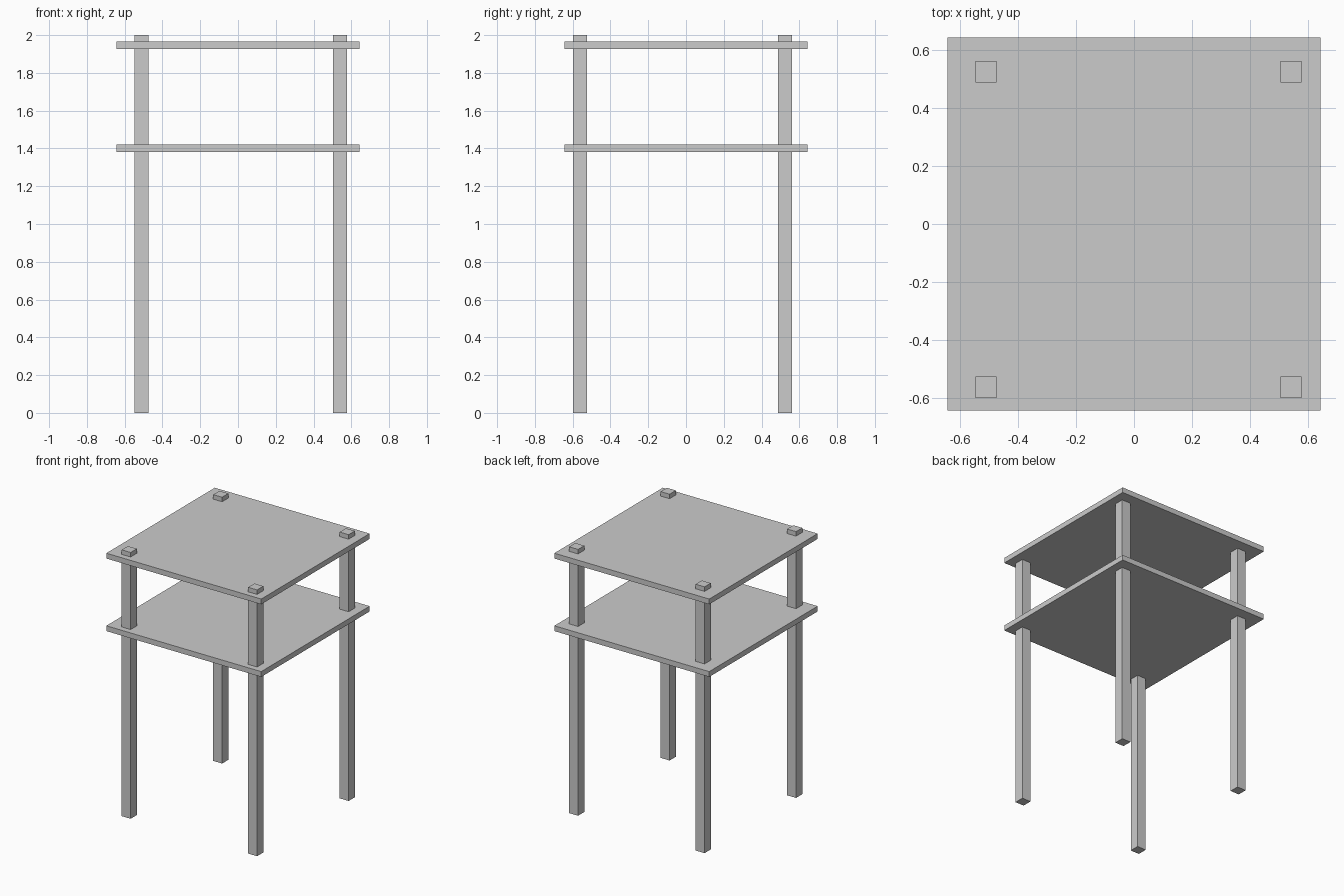
import bpy

if "Cube" in bpy.data.objects:
    bpy.data.objects.remove(bpy.data.objects["Cube"])


def box(name, center, size):
    bpy.ops.mesh.primitive_cube_add(size=1, location=center)
    obj = bpy.context.object
    obj.name = name
    obj.scale = size
    bpy.ops.object.transform_apply(location=False, rotation=False, scale=True)
    return obj


# Four square posts, running through both boards
LEG = 0.074
HEIGHT = 2.0
for side, x in (("left", -0.51), ("right", 0.541)):
    for end, y in (("front", -0.562), ("back", 0.524)):
        box(f"{end}_{side}_leg", (x, y, HEIGHT / 2), (LEG, LEG, HEIGHT))

# Shelf and table top
BOARD = (1.287, 1.287, 0.04)
box("lower_shelf", (0, 0, 1.401), BOARD)
box("top_board", (0, 0, 1.946), BOARD)
